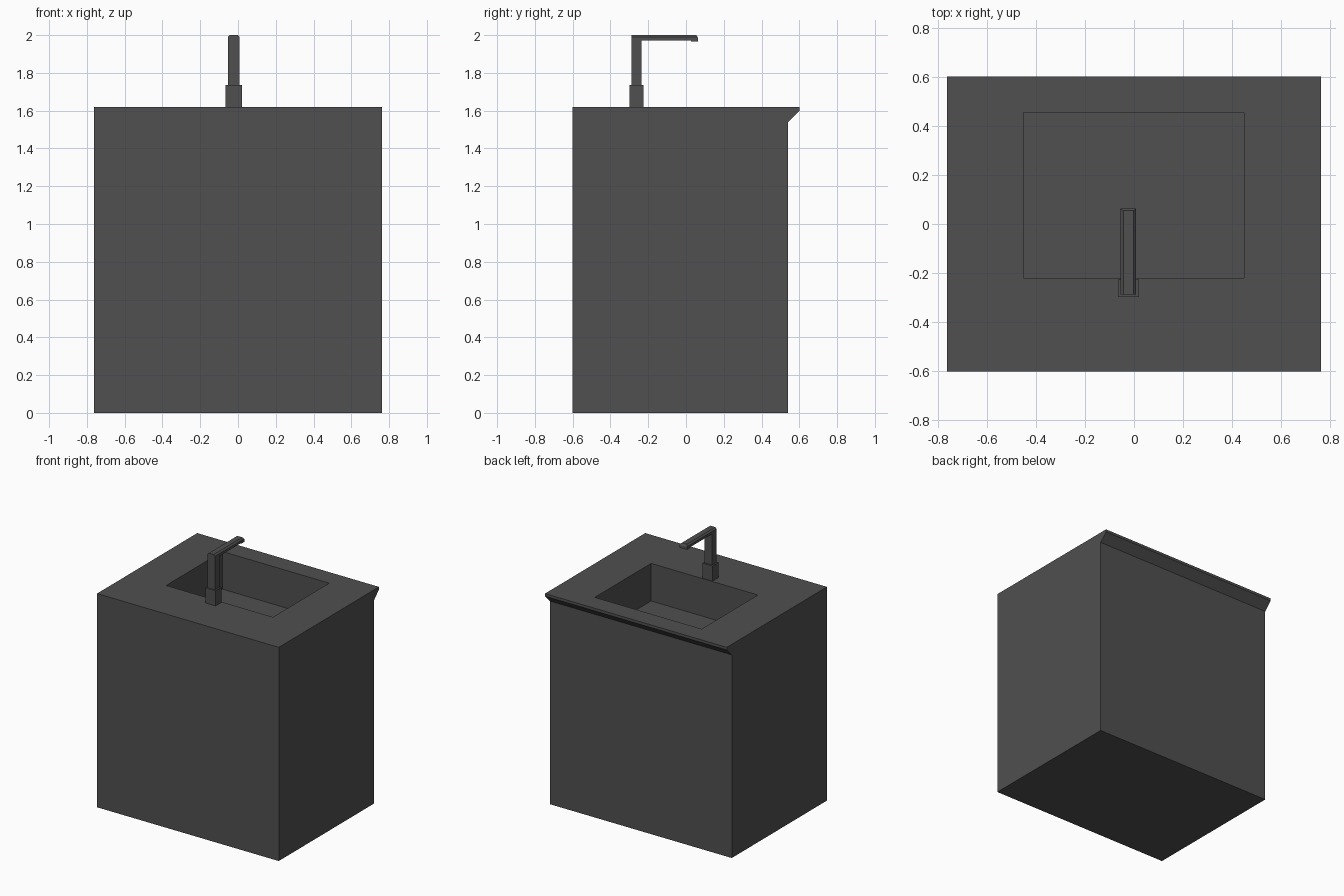
import bpy, bmesh

if "Cube" in bpy.data.objects:
    bpy.data.objects.remove(bpy.data.objects["Cube"])

mat = bpy.data.materials.new("charcoal_grey")
mat.diffuse_color = (0.08, 0.08, 0.08, 1)
mat.use_nodes = True
mat.node_tree.nodes["Principled BSDF"].inputs["Base Color"].default_value = mat.diffuse_color


def extrude_x(name, outline, x0, x1, chamfer=None):
    """Extrude a (y, z) outline along x; optionally chamfer chosen edges."""
    bm = bmesh.new()
    face = bm.faces.new([bm.verts.new((x0, y, z)) for y, z in outline])
    ext = bmesh.ops.extrude_face_region(bm, geom=[face])
    moved = [g for g in ext["geom"] if isinstance(g, bmesh.types.BMVert)]
    bmesh.ops.translate(bm, verts=moved, vec=(x1 - x0, 0, 0))
    bmesh.ops.recalc_face_normals(bm, faces=bm.faces)
    if chamfer:
        rule, width = chamfer
        bmesh.ops.bevel(bm, geom=[e for e in bm.edges if rule(e)], offset=width,
                        segments=1, affect='EDGES')
    me = bpy.data.meshes.new(name)
    bm.to_mesh(me)
    bm.free()
    me.materials.append(mat)
    ob = bpy.data.objects.new(name, me)
    bpy.context.collection.objects.link(ob)
    return ob


def rect(y0, y1, z0, z1):
    return [(y0, z0), (y1, z0), (y1, z1), (y0, z1)]


# Cabinet block with the flared lip along the +y edge
cabinet = extrude_x("cabinet", [(-0.6, 0), (0.54, 0), (0.54, 1.54), (0.6, 1.6),
                                (0.6, 1.62), (-0.6, 1.62)], -0.762, 0.762)

# Rectangular basin cut into the top
cutter = extrude_x("basin_cutter", rect(-0.22, 0.454, 1.335, 1.8), -0.449, 0.447)
cutter.hide_render = True
cutter.hide_set(True)
cut = cabinet.modifiers.new("basin", 'BOOLEAN')
cut.operation = 'DIFFERENCE'
cut.solver = 'EXACT'
cut.object = cutter

# Faucet base
extrude_x("faucet_base", rect(-0.298, -0.225, 1.62, 1.735), -0.065, 0.02)


# Faucet post and spout, with chamfered long top edges
def long_top_edge(e):
    return all(v.co.z > 1.995 for v in e.verts) and abs(e.verts[0].co.x - e.verts[1].co.x) < 1e-4


extrude_x("faucet_spout", [(-0.288, 1.735), (-0.236, 1.735), (-0.236, 1.971), (0.025, 1.971),
                           (0.028, 1.965), (0.064, 1.965), (0.064, 1.985), (0.054, 2.0),
                           (-0.288, 2.0)], -0.054, 0.009, (long_top_edge, 0.011))
